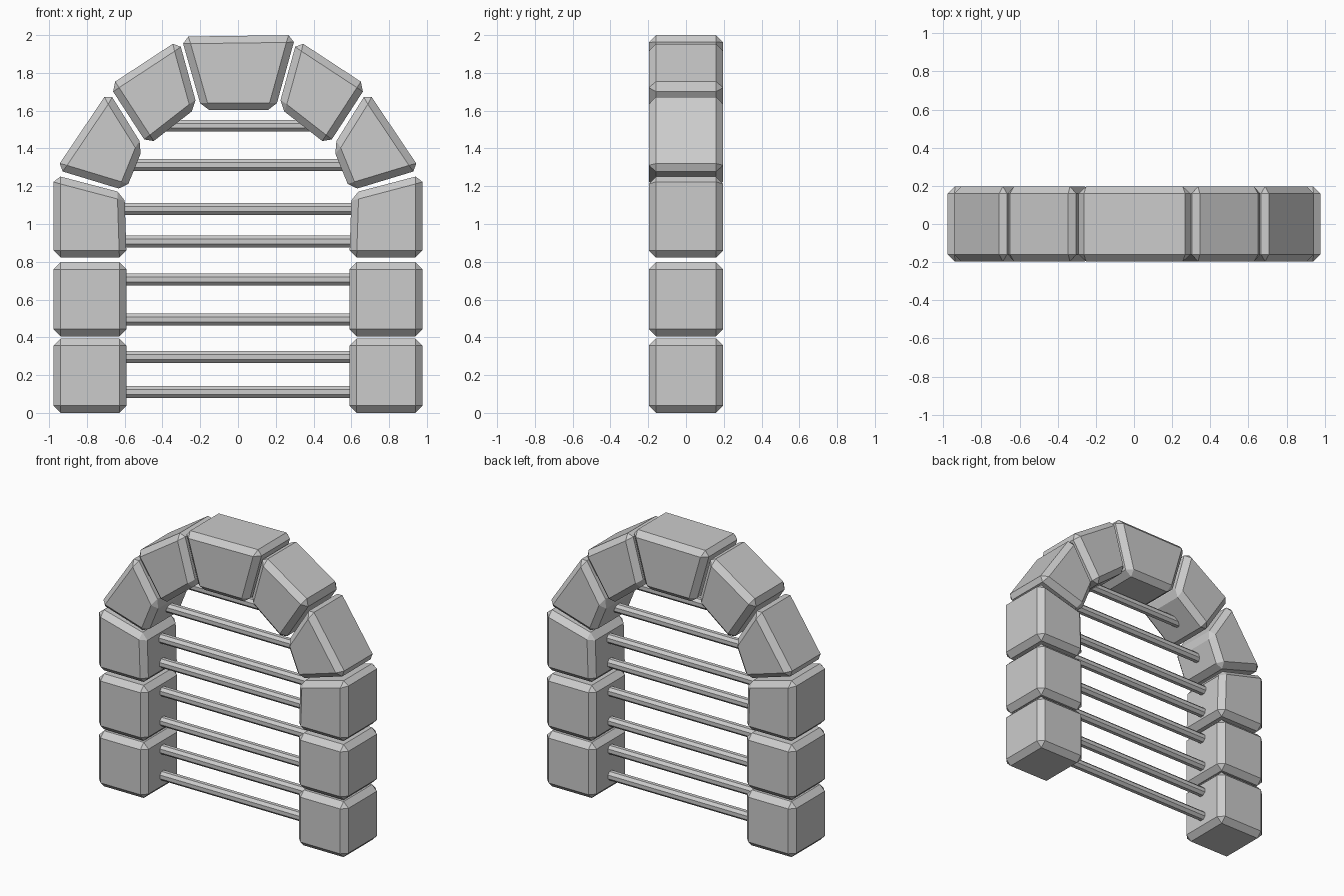
import bpy, bmesh, math
from mathutils import Matrix

if "Cube" in bpy.data.objects:
    bpy.data.objects.remove(bpy.data.objects["Cube"])

HALF_DEPTH = 0.197
CHAMFER = 0.038


def new_object(name, bm):
    bmesh.ops.recalc_face_normals(bm, faces=bm.faces)
    mesh = bpy.data.meshes.new(name)
    bm.to_mesh(mesh)
    bm.free()
    obj = bpy.data.objects.new(name, mesh)
    bpy.context.collection.objects.link(obj)
    return obj


def stone(name, profile, side=1):
    """Extrude an XZ outline through the wall depth and chamfer every edge."""
    bm = bmesh.new()
    verts = [bm.verts.new((side * x, -HALF_DEPTH, z)) for x, z in profile]
    face = bm.faces.new(verts)
    ext = bmesh.ops.extrude_face_region(bm, geom=[face])
    moved = [v for v in ext["geom"] if isinstance(v, bmesh.types.BMVert)]
    bmesh.ops.translate(bm, verts=moved, vec=(0, 2 * HALF_DEPTH, 0))
    bmesh.ops.recalc_face_normals(bm, faces=bm.faces)
    bmesh.ops.bevel(bm, geom=bm.edges[:], offset=CHAMFER, segments=1,
                    profile=0.5, affect='EDGES')
    return new_object(name, bm)


def bar(name, z, half_length, radius=0.034):
    """Octagonal bar along x, with flats facing front and up."""
    bm = bmesh.new()
    turn = Matrix.Rotation(math.pi / 2, 4, 'Y') @ Matrix.Rotation(math.pi / 8, 4, 'Z')
    bmesh.ops.create_cone(bm, cap_ends=True, segments=8, radius1=radius,
                          radius2=radius, depth=2 * half_length,
                          matrix=Matrix.Translation((0, 0, z)) @ turn)
    return new_object(name, bm)


# Stones of one side of the arch, bottom to top (left half outlines)
side_stones = {
    "base_block": [(-0.977, 0.0), (-0.59, 0.0), (-0.59, 0.394), (-0.977, 0.394)],
    "middle_block": [(-0.977, 0.405), (-0.59, 0.405), (-0.59, 0.798), (-0.977, 0.798)],
    "springer_block": [(-0.977, 0.822), (-0.59, 0.822), (-0.601, 1.162), (-0.977, 1.261)],
    "lower_arch_stone": [(-0.965, 1.289), (-0.595, 1.177), (-0.501, 1.407), (-0.686, 1.704)],
    "upper_arch_stone": [(-0.682, 1.733), (-0.476, 1.416), (-0.215, 1.619), (-0.313, 1.975)],
}
for label, outline in side_stones.items():
    stone("left_" + label, outline, 1)
    stone("right_" + label, outline, -1)

# Keystone, its top very slightly tilted
stone("keystone", [(-0.301, 1.992), (-0.19, 1.603), (0.196, 1.603), (0.306, 2.0)])

# Horizontal bars, ends set into the stones
bars = [(0.111, 0.62), (0.296, 0.62), (0.495, 0.62), (0.706, 0.62),
        (0.908, 0.62), (1.08, 0.625), (1.312, 0.58), (1.52, 0.41)]
for i, (z, half) in enumerate(bars):
    bar(f"bar_{i + 1}", z, half)
